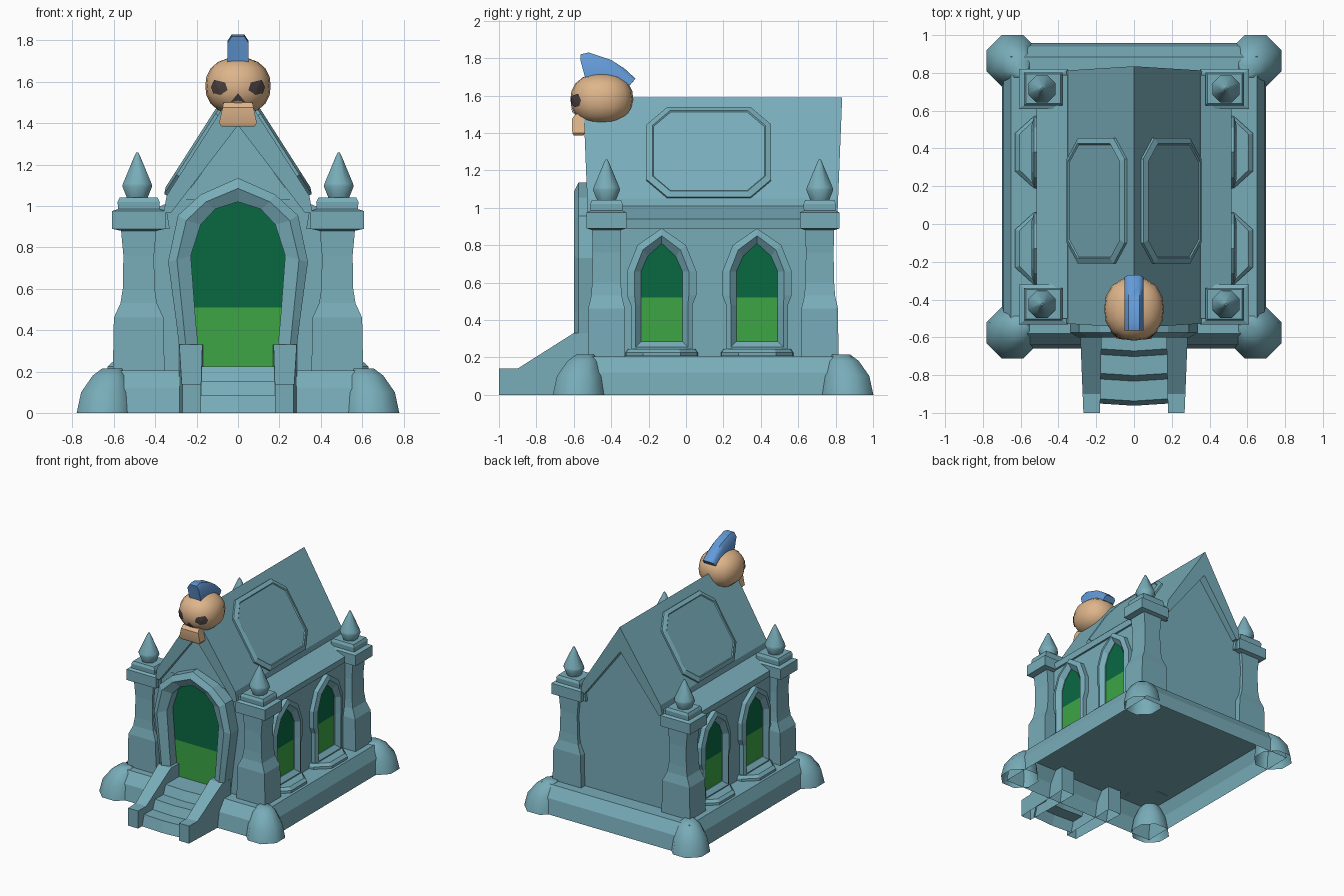
import bpy, bmesh, math
from mathutils import Vector

if "Cube" in bpy.data.objects:
    bpy.data.objects.remove(bpy.data.objects["Cube"])


def material(name, rgb):
    m = bpy.data.materials.new(name)
    m.diffuse_color = (*rgb, 1)
    m.use_nodes = True
    m.node_tree.nodes["Principled BSDF"].inputs["Base Color"].default_value = m.diffuse_color
    return m


STONE = material("teal stone", (0.187, 0.415, 0.485))
BRIGHT = material("bright green", (0.045, 0.375, 0.06))
DARK = material("dark green", (0.003, 0.14, 0.055))
BONE = material("bone", (0.73, 0.46, 0.255))
BLUE = material("blue crest", (0.125, 0.325, 0.69))
SOCKET = material("socket brown", (0.07, 0.05, 0.05))


def finish(name, bm, mats, mirror=False, smooth=None, recalc=True):
    if recalc:
        bmesh.ops.recalc_face_normals(bm, faces=bm.faces)
    # everything is open where it meets the ground
    ground = [f for f in bm.faces if all(v.co.z < .001 for v in f.verts)]
    bmesh.ops.delete(bm, geom=ground, context='FACES')
    me = bpy.data.meshes.new(name)
    bm.to_mesh(me)
    bm.free()
    for m in mats:
        me.materials.append(m)
    ob = bpy.data.objects.new(name, me)
    bpy.context.collection.objects.link(ob)
    if mirror:
        ob.modifiers.new("Mirror", 'MIRROR')
    if smooth:
        bpy.ops.object.select_all(action='DESELECT')
        ob.select_set(True)
        bpy.context.view_layer.objects.active = ob
        bpy.ops.object.shade_smooth_by_angle(angle=math.radians(smooth))
    return ob


def loft(name, rings, mat=STONE, bottom=True, top=True, split=None, **kw):
    """Skin closed rings of 3D points; optionally split colours at a height."""
    bm = bmesh.new()
    rs = [[bm.verts.new(p) for p in r] for r in rings]
    n = len(rs[0])
    for a, b in zip(rs, rs[1:]):
        for i in range(n):
            bm.faces.new((a[i], a[(i + 1) % n], b[(i + 1) % n], b[i]))
    if bottom:
        bm.faces.new(rs[0][::-1])
    if top:
        bm.faces.new(rs[-1])
    mats = [mat]
    if split:
        mats = [BRIGHT, DARK]
        bmesh.ops.bisect_plane(bm, geom=bm.verts[:] + bm.edges[:] + bm.faces[:],
                               plane_co=(0, 0, split), plane_no=(0, 0, 1))
        for f in bm.faces:
            f.material_index = int(f.calc_center_median().z > split)
    return finish(name, bm, mats, **kw)


def rect(x0, x1, y0, y1, z):
    return [(x0, y0, z), (x1, y0, z), (x1, y1, z), (x0, y1, z)]


def along_y(pts, y, lean=0):
    return [(x, y + lean * (z - .965), z) for x, z in pts]


def along_x(pts, x, c=0):
    return [(x, c + y, z) for y, z in pts]


def both(half):
    """Mirror a half outline whose last point is the apex on the axis."""
    return half + [(-u, z) for u, z in half[-2::-1]]


def disc(cx, cy, r, z, n=8):
    return [(cx + r * math.cos(math.tau * (i + .5) / n),
             cy + r * math.sin(math.tau * (i + .5) / n), z) for i in range(n)]


# Plinth, open underneath
loft("plinth", [rect(-.70, .70, -.66, .957, 0), rect(-.69, .69, -.64, .94, .12),
                rect(-.65, .65, -.58, .885, .205)], bottom=False)

# Domed corner stones
for tag, cy in (("front", -.575), ("back", .865)):
    s = -1 if cy < 0 else 1
    loft(tag + "_corner_stone",
         [disc(.643 - k, cy - s * k, r, z) for z, r, k in
          ((0, .148, 0), (.1, .13, .005), (.18, .088, .022), (.215, .052, .035))],
         bottom=False, mirror=True, smooth=50)

# Main walls with gables
body = both([(.495, .2), (.495, .92), (.34, .98), (0, 1.45)])
loft("walls", [along_y(body, -.48), along_y(body, .765)])

# Steep roof, leaning outward at both gables, and flared eaves
chevron = [(0, 1.59), (.345, 1.05), (.36, .965), (.325, .965), (0, 1.39),
           (-.325, .965), (-.36, .965), (-.345, 1.05)]
loft("roof", [along_y(chevron, -.525, -.04), along_y(chevron, .81, .04)])
eave = [(.33, .89), (.51, .89), (.515, .94), (.35, 1.01)]
loft("eave", [along_y(eave, -.5), along_y(eave, .79)], mirror=True)

# Folded panel filling the front gable
loft("gable_panel", [[(-.27, -.47, 1.03), (0, -.47, 1.03), (.27, -.47, 1.03), (0, -.47, 1.4)],
                     [(-.27, -.485, 1.03), (0, -.52, 1.03), (.27, -.485, 1.03), (0, -.5, 1.4)]])

# Raised chamfered roof panels
d = Vector((.345, 0, -.54)).normalized()
nrm = Vector((.54, 0, .345)).normalized()


def panel_ring(inset, h):
    t0, t1, y0, y1, c = .07 + inset, .64 - inset, -.21 + inset, .455 - inset, .11 - inset * .5
    pts = [(t0, y0 + c), (t0, y1 - c), (t0 + c, y1), (t1 - c, y1),
           (t1, y1 - c), (t1, y0 + c), (t1 - c, y0), (t0 + c, y0)]
    return [Vector((0, y, 1.59)) + d * t + nrm * h for t, y in pts]


loft("roof_panel", [panel_ring(0, -.01), panel_ring(0, .014),
                    panel_ring(.03, .026), panel_ring(.036, .02)], mirror=True)

# Corner pillars with caps and finials
for tag, cy in (("front", -.425), ("back", .715)):
    cx = .48
    sizes = ((.2, .125, .10), (.46, .12, .098), (.53, .088, .082), (.60, .077, .077),
             (.76, .074, .074), (.88, .085, .077), (.89, .13, .106), (.975, .13, .106),
             (.985, .10, .085), (1.02, .102, .087), (1.04, .092, .078))
    loft(tag + "_pillar", [rect(cx - a, cx + a, cy - b, cy + b, z) for z, a, b in sizes],
         mirror=True)
    loft(tag + "_finial", [disc(.487, cy, r, z) for z, r in
                           ((1.035, .052), (1.095, .078), (1.11, .074), (1.23, .02), (1.258, .006))],
         mirror=True, smooth=50)

# Pointed side windows: frame, two-tone glass and sill
w_out = both([(.165, .21), (.165, .48), (.185, .53), (.185, .66), (.13, .80), (0, .89)])
w_mid = both([(.14, .255), (.14, .48), (.145, .53), (.145, .66), (.10, .775), (0, .85)])
w_in = both([(.11, .285), (.11, .48), (.11, .53), (.11, .66), (.075, .74), (0, .81)])
for tag, cy in (("front", -.13), ("back", .38)):
    loft(tag + "_window_frame", [along_x(w_out, .48, cy), along_x(w_out, .53, cy),
                                 along_x(w_mid, .542, cy), along_x(w_in, .51, cy),
                                 along_x(w_in, .49, cy)], bottom=False, top=False, mirror=True)
    loft(tag + "_window_glass", [along_x(w_in, .496, cy), along_x(w_in, .504, cy)],
         split=.52, mirror=True)
    sill = [(.48, -.195), (.53, -.19), (.63, -.10), (.63, .10), (.53, .19), (.48, .195)]
    loft(tag + "_window_sill", [[(x, cy + y, z) for x, y in sill] for z in (.206, .225)]
         + [[(.48 + (x - .48) * .85, cy + y * .93, .245) for x, y in sill]], mirror=True)

# Arched doorway
d_out = both([(.27, .2), (.30, .45), (.338, .73), (.29, .955), (.18, 1.055), (0, 1.135)])
d_mid = both([(.24, .2), (.265, .45), (.295, .74), (.25, .93), (.155, 1.02), (0, 1.085)])
d_in = both([(.18, .2), (.205, .45), (.228, .76), (.18, .91), (.11, .985), (0, 1.02)])
loft("door_frame", [along_y(d_out, -.47), along_y(d_out, -.575), along_y(d_mid, -.6),
                    along_y(d_in, -.57), along_y(d_in, -.48)], bottom=False, top=False)
loft("door_opening", [along_y(d_in, -.487), along_y(d_in, -.495)], split=.51)

# Steps: an open folded strip with leaning risers, bowed slightly forward
profile = [(-.95, 0), (-.925, .085), (-.82, .085), (-.79, .155), (-.69, .155), (-.66, .225),
           (-.48, .225)]
bm = bmesh.new()
rows = [[bm.verts.new((x, y - bow, z)) for x, bow in ((-.19, 0), (0, .012), (.19, 0))]
        for y, z in profile]
for a, b in zip(rows, rows[1:]):
    for i in range(2):
        bm.faces.new((a[i], a[i + 1], b[i + 1], b[i]))
finish("steps", bm, [STONE], recalc=False)

# Sloping stair walls
cheek = [(-1, 0), (-1, .14), (-.90, .14), (-.60, .33), (-.5, .33), (-.5, 0)]
loft("stair_wall", [[(.18 - (y + 1) * .02, y, z) for y, z in cheek],
                    [(.268 + (y + 1) * .04, y, z) for y, z in cheek]], mirror=True)

# Skull: blunt rounded cranium and flared jaw
C, R, P = Vector((0, -.45, 1.58)), Vector((.158, .168, .138)), 2.3
bm = bmesh.new()
bmesh.ops.create_uvsphere(bm, u_segments=16, v_segments=10, radius=1)
for v in bm.verts:
    k = sum(abs(c) ** P for c in v.co) ** (-1 / P)
    v.co = Vector([c + r * u * k for c, r, u in zip(C, R, v.co)])
finish("skull", bm, [BONE], smooth=60)
loft("skull_jaw", [rect(-.08, .08, -.60, -.55, 1.385), rect(-.092, .092, -.608, -.54, 1.40),
                   rect(-.075, .075, -.61, -.5, 1.475), rect(-.07, .07, -.59, -.45, 1.50)],
     BONE, smooth=40)


# Eye and nose sockets: thin plates following the skull's front
def socket(name, pts, mirror):
    bm = bmesh.new()

    def on_skull(x, z):
        q = 1 - abs((x - C.x) / R.x) ** P - abs((z - C.z) / R.z) ** P
        return bm.verts.new((x, C.y - R.y * max(q, 0) ** (1 / P) - .004, z))
    mid = on_skull(sum(p[0] for p in pts) / len(pts), sum(p[1] for p in pts) / len(pts))
    rim = [on_skull(*p) for p in pts]
    for i, v in enumerate(rim):
        bm.faces.new((mid, v, rim[(i + 1) % len(rim)]))
    finish(name, bm, [SOCKET], mirror=mirror, recalc=False)


socket("eye_socket", [(.05, 1.56), (.085, 1.537), (.12, 1.545), (.13, 1.575),
                      (.115, 1.61), (.062, 1.597)], True)
socket("nose_socket", [(-.035, 1.502), (0, 1.51), (.035, 1.502), (0, 1.545)], False)

# Crest on top of the skull
crest = [(-.565, 1.82), (-.52, 1.83), (-.40, 1.79), (-.33, 1.745), (-.27, 1.69),
         (-.30, 1.655), (-.42, 1.68), (-.535, 1.68)]
edge = [(-.565, 1.79), (-.52, 1.80), (-.41, 1.765), (-.34, 1.725), (-.28, 1.68),
        (-.30, 1.655), (-.42, 1.68), (-.535, 1.68)]
loft("crest", [along_x(edge, -.05), along_x(crest, -.03), along_x(crest, .03),
               along_x(edge, .05)], BLUE, smooth=50)
